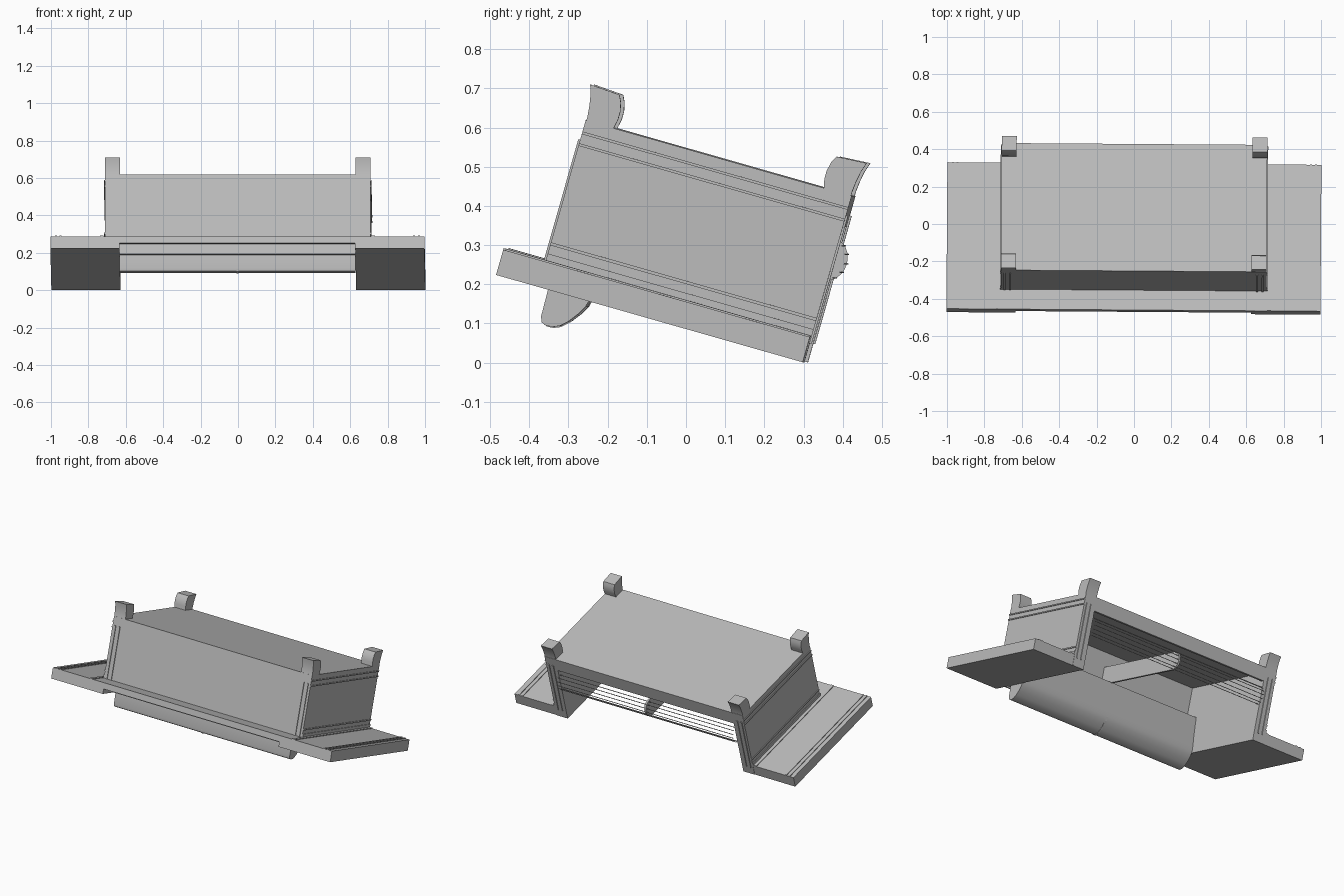
import bpy, bmesh, math
from mathutils import Matrix, Vector

if "Cube" in bpy.data.objects:
    bpy.data.objects.remove(bpy.data.objects["Cube"], do_unlink=True)

grey = bpy.data.materials.new("plain grey")
grey.use_nodes = True
colour = (0.5, 0.5, 0.5, 1)
grey.diffuse_color = colour
grey.node_tree.nodes["Principled BSDF"].inputs["Base Color"].default_value = colour

# Parts are laid out level (x across, u front to back, v up), then pitched back
PLACE = (Matrix.Rotation(math.radians(-0.4), 4, 'Z')
         @ Matrix.Translation((0, -0.478, 0.224))
         @ Matrix.Rotation(math.radians(-15.9), 4, 'X'))


def finish(name, bm, smooth=False):
    bmesh.ops.recalc_face_normals(bm, faces=bm.faces)
    bmesh.ops.transform(bm, matrix=PLACE, verts=bm.verts)
    mesh = bpy.data.meshes.new(name)
    bm.to_mesh(mesh)
    bm.free()
    mesh.materials.append(grey)
    ob = bpy.data.objects.new(name, mesh)
    bpy.context.collection.objects.link(ob)
    if smooth:
        bpy.ops.object.select_all(action='DESELECT')
        ob.select_set(True)
        bpy.context.view_layer.objects.active = ob
        bpy.ops.object.shade_smooth_by_angle(angle=math.radians(30))
    return ob


def prism(name, profile, x0, x1, smooth=False):
    """Extrude a closed (u, v) profile across x."""
    bm = bmesh.new()
    face = bm.faces.new([bm.verts.new((x0, u, v)) for u, v in profile])
    ext = bmesh.ops.extrude_face_region(bm, geom=[face])
    bmesh.ops.translate(bm, vec=(x1 - x0, 0, 0),
                        verts=[g for g in ext["geom"] if isinstance(g, bmesh.types.BMVert)])
    return finish(name, bm, smooth)


def box(name, x0, x1, u0, u1, v0, v1):
    return prism(name, [(u0, v0), (u1, v0), (u1, v1), (u0, v1)], x0, x1)


def sided(s, a, b):
    return min(s * a, s * b), max(s * a, s * b)


def arc(cu, cv, ru, rv, a0, a1, n):
    return [(cu + ru * math.cos(math.radians(a0 + (a1 - a0) * i / n)),
             cv + rv * math.sin(math.radians(a0 + (a1 - a0) * i / n))) for i in range(n + 1)]


IN, OUT, END = 0.63, 0.71, 1.0      # inner wall, outer wall, wing tip
FRONT, BACK, TOP = 0.110, 0.816, 0.442
MID = (FRONT + BACK) / 2

# Outward-leaning horn above each corner
horn = [(FRONT, TOP - 0.03), (0.184, TOP - 0.03), (0.184, TOP), (0.189, 0.465),
        (0.189, 0.487), (0.184, 0.510), (0.175, 0.528), (0.096, 0.533),
        (0.104, 0.508), (0.109, 0.480), (0.112, 0.450)]

for s, side in ((1, "left"), (-1, "right")):
    # End wall and wing
    box(side + "_end_wall", *sided(s, IN, OUT), FRONT, BACK, 0.0, TOP)
    box(side + "_wing", *sided(s, IN, END), 0.0, 0.814, 0.0, 0.067)
    # Horizontal ribs on the outer wall
    for i, (v0, v1) in enumerate(((0.067, 0.088), (0.110, 0.118), (0.374, 0.381), (0.405, 0.412))):
        box(f"{side}_wall_rib_{i}", *sided(s, OUT, OUT + 0.005), FRONT, BACK, v0, v1)
    # Low strips along the wing
    for i, (a, b) in enumerate(((0.715, 0.735), (0.94, 0.95), (0.965, 0.975))):
        box(f"{side}_wing_strip_{i}", *sided(s, a, b), 0.0, 0.814, 0.067, 0.071)
    # Upright strips on the wall ends
    for i, x in enumerate((0.655, 0.685)):
        box(f"{side}_back_strip_{i}", *sided(s, x, x + 0.01), BACK, BACK + 0.005, 0.05, 0.39)
        box(f"{side}_front_strip_{i}", *sided(s, x, x + 0.01), FRONT - 0.005, FRONT, 0.067, 0.39)
    # Horns
    prism(side + "_front_horn", horn, *sided(s, IN, OUT), True)
    prism(side + "_back_horn", [(2 * MID - u, v) for u, v in horn], *sided(s, IN, OUT), True)

# Central cover: front wall, roof and back lip
box("front_wall", -IN, IN, FRONT, 0.135, 0.0, TOP)
box("roof", -IN, IN, FRONT, BACK, TOP - 0.03, TOP)
box("back_lip", -IN, IN, BACK - 0.02, BACK, 0.36, TOP)

# Sill along the front, joining the wings
box("front_sill_top", -IN, IN, 0.0, FRONT, 0.055, 0.067)
box("front_sill_face", -IN, IN, 0.0, 0.01, 0.03, 0.067)

# Curved trough hanging under the front
trough = [(0.135, 0.02), (0.137, -0.070), (0.142, -0.085), (0.155, -0.090), (0.172, -0.089),
          (0.190, -0.081), (0.208, -0.064), (0.226, -0.040), (0.240, -0.015), (0.246, 0.010),
          (0.244, 0.045), (0.236, 0.100), (0.230, 0.160), (0.226, 0.220)]
inner = []
for i, (u, v) in enumerate(trough):
    a, b = trough[max(i - 1, 0)], trough[min(i + 1, len(trough) - 1)]
    t = Vector((b[0] - a[0], b[1] - a[1])).normalized()
    inner.append((u - t.y * 0.005, v + t.x * 0.005))
prism("trough", trough + inner[::-1], -IN, IN, True)
for s, side in ((1, "left"), (-1, "right")):
    prism(side + "_trough_end", trough, *sided(s, IN - 0.006, IN))

# Middle divider with a rounded arm reaching out of the back
arm = arc(0.800, 0.270, 0.047, 0.055, -90, 90, 12)
divider = [(u, v - 0.003) for u, v in trough[1:]] + arm + [(0.135, 0.324)]
prism("middle_divider", divider, -0.006, 0.006)

# Fine rods of the open screen across the back
for i, (u, v) in enumerate(arc(0.800, 0.270, 0.045, 0.053, -80, 80, 6)):
    box(f"screen_rod_{i}", -IN, IN, u - 0.0015, u + 0.0015, v - 0.0015, v + 0.0015)
